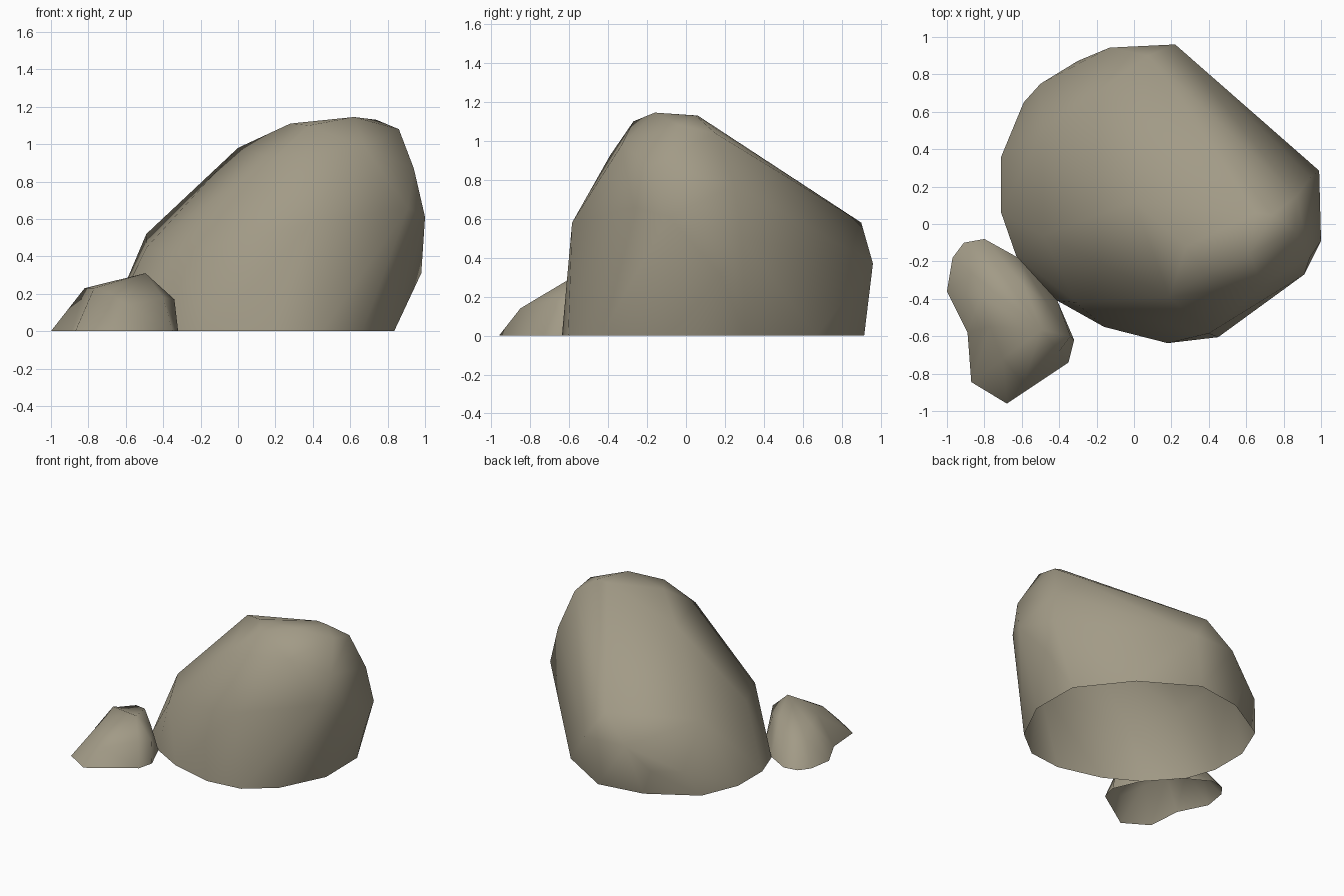
import bpy, bmesh

if "Cube" in bpy.data.objects:
    bpy.data.objects.remove(bpy.data.objects["Cube"])

stone = bpy.data.materials.new("grey brown stone")
stone.diffuse_color = (0.36, 0.325, 0.24, 1)
stone.use_nodes = True
stone.node_tree.nodes["Principled BSDF"].inputs["Base Color"].default_value = stone.diffuse_color


def finish(bm, name):
    """Turn a bmesh into a smooth stone object that is open underneath."""
    bmesh.ops.recalc_face_normals(bm, faces=bm.faces)
    # open shells: make sure the normals point outward
    if sum(f.normal.z * f.calc_area() for f in bm.faces) < 0:
        bmesh.ops.reverse_faces(bm, faces=bm.faces)
    for f in bm.faces:
        f.smooth = True
    me = bpy.data.meshes.new(name)
    bm.to_mesh(me)
    bm.free()
    me.materials.append(stone)
    bpy.context.collection.objects.link(bpy.data.objects.new(name, me))


# Large boulder: convex stone wrapped around its foot outline and key corners
foot = [(.45, -.605), (.665, -.435), (.835, -.09), (.83, .305), (.54, .67),
        (.13, .915), (-.23, .86), (-.59, .65), (-.71, .36), (-.71, .06),
        (-.63, -.17), (-.41, -.41), (-.16, -.55), (.18, -.637)]
corners = [
    # crown
    (.28, -.12, 1.11), (.62, -.16, 1.145), (.74, .05, 1.13), (.65, .06, 1.13),
    (.86, -.035, 1.08), (.87, .15, 1.04), (.38, -.27, 1.10), (0, .12, .98),
    # right side
    (.945, .25, .77), (.94, -.18, .87), (.99, .285, .5), (1, -.09, .61),
    (.98, .18, .31), (.91, -.27, .66),
    # back
    (.075, .9, .58), (.22, .96, .37), (-.13, .943, .38), (-.3, .872, .2),
    (-.5, .75, .2),
    # left and front
    (-.49, .5, .52), (-.487, -.06, .45), (-.31, -.42, .41),
    (.19, -.39, .925), (.68, -.33, .98), (.4, -.585, .58)]
bm = bmesh.new()
for p in [(x, y, 0) for x, y in foot] + corners:
    bm.verts.new(p)
bmesh.ops.convex_hull(bm, input=bm.verts)
bmesh.ops.delete(bm, geom=[v for v in bm.verts if not v.link_faces], context='VERTS')
under = [f for f in bm.faces if all(v.co.z < 1e-4 for v in f.verts)]
bmesh.ops.delete(bm, geom=under, context='FACES')
finish(bm, "large_boulder")

# Small rock: foot ring, shoulder ring and a peak
foot = [(-.97, -.18), (-.91, -.10), (-.80, -.08), (-.62, -.18), (-.41, -.41),
        (-.32, -.62), (-.35, -.74), (-.68, -.96), (-.87, -.845), (-.89, -.58),
        (-1.0, -.36)]
shoulder = [(-.86, -.27, .17), (-.83, -.22, .165), (-.76, -.19, .18),
            (-.59, -.325, .25), (-.46, -.43, .19), (-.34, -.60, .17),
            (-.40, -.68, .18), (-.59, -.85, .14), (-.70, -.72, .21),
            (-.77, -.55, .23), (-.82, -.39, .23)]
bm = bmesh.new()
low = [bm.verts.new((x, y, 0)) for x, y in foot]
high = [bm.verts.new(p) for p in shoulder]
peak = bm.verts.new((-.495, -.565, .31))
for i in range(len(low)):
    j = (i + 1) % len(low)
    bm.faces.new((low[i], low[j], high[j], high[i]))
    bm.faces.new((high[i], high[j], peak))
finish(bm, "small_rock")
